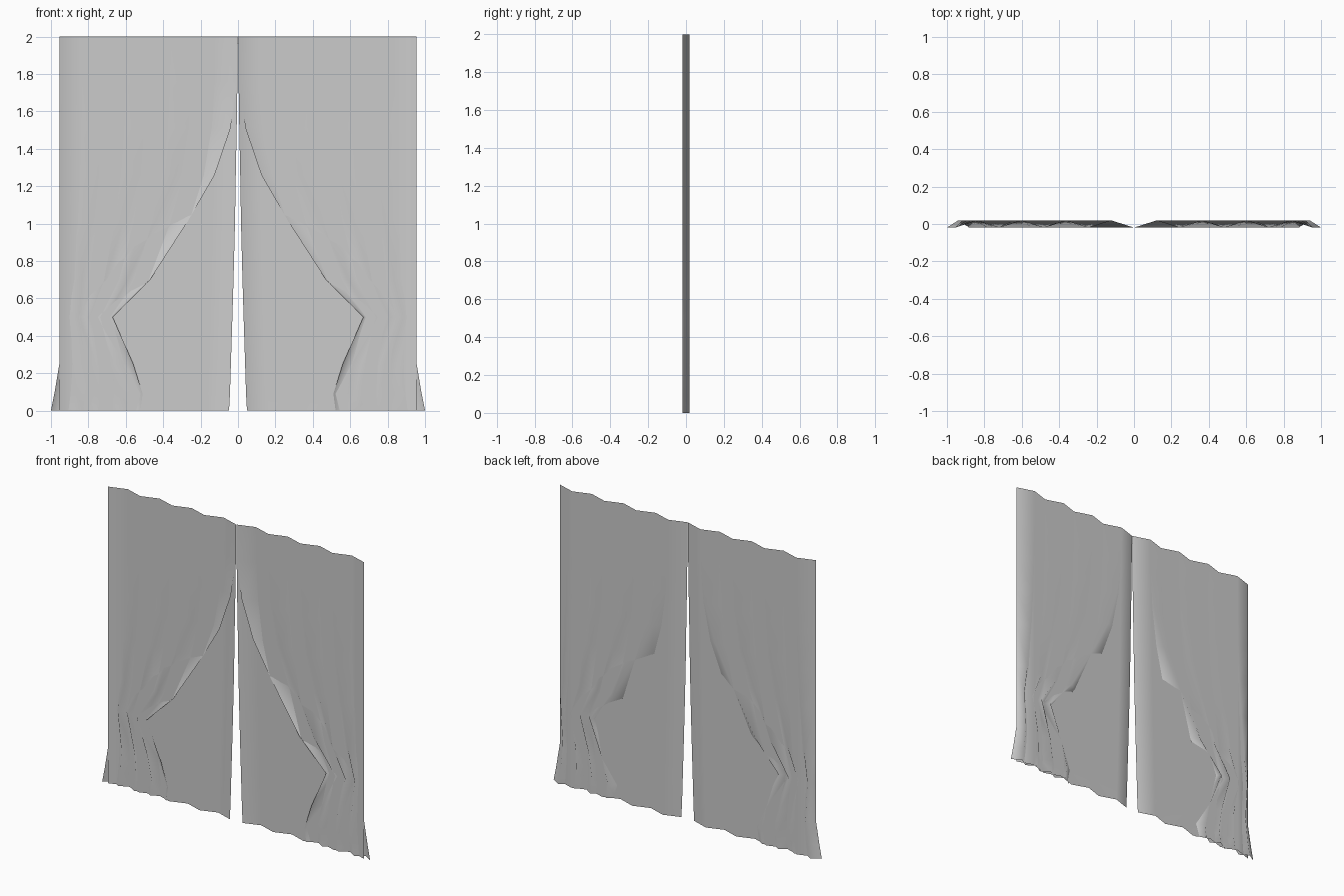
import bpy
import bmesh

if "Cube" in bpy.data.objects:
    bpy.data.objects.remove(bpy.data.objects["Cube"])

FOLDS = 8        # flat strips across each panel
DEPTH = 0.019    # half depth of the zigzag pleats


def curtain(name, rows):
    """Pleated sheet from (height, inner edge x, outer edge x), mirrored to the other side."""
    bm = bmesh.new()
    grid = []
    for z, inner, outer in rows:
        grid.append([
            bm.verts.new((inner + (outer - inner) * k / FOLDS,
                          DEPTH if k % 2 else -DEPTH, z))
            for k in range(FOLDS + 1)])
    for upper, lower in zip(grid, grid[1:]):
        for k in range(FOLDS):
            face = bm.faces.new((lower[k], lower[k + 1], upper[k + 1], upper[k]))
            face.smooth = True
    mesh = bpy.data.meshes.new(name)
    bm.to_mesh(mesh)
    bm.free()
    ob = bpy.data.objects.new(name, mesh)
    bpy.context.collection.objects.link(ob)
    mirror = ob.modifiers.new("Mirror", 'MIRROR')
    mirror.use_mirror_merge = False
    return ob


# Closed inner curtain, parting slightly toward the floor
curtain("straight_curtain", [
    (2.00, 0.001, 0.955), (1.76, 0.003, 0.955), (1.51, 0.007, 0.955),
    (1.26, 0.012, 0.955), (1.01, 0.016, 0.955), (0.70, 0.024, 0.955),
    (0.50, 0.030, 0.955), (0.25, 0.038, 0.955), (0.09, 0.043, 0.955),
    (0.00, 0.048, 0.955)])

# Outer drape, gathered aside at the tie height and flaring below it
curtain("tied_back_curtain", [
    (2.00, 0.001, 0.955), (1.76, 0.005, 0.955), (1.51, 0.040, 0.955),
    (1.26, 0.125, 0.955), (1.01, 0.270, 0.955), (0.70, 0.470, 0.955),
    (0.50, 0.670, 0.955), (0.25, 0.560, 0.955), (0.09, 0.510, 0.982),
    (0.00, 0.522, 1.000)])
